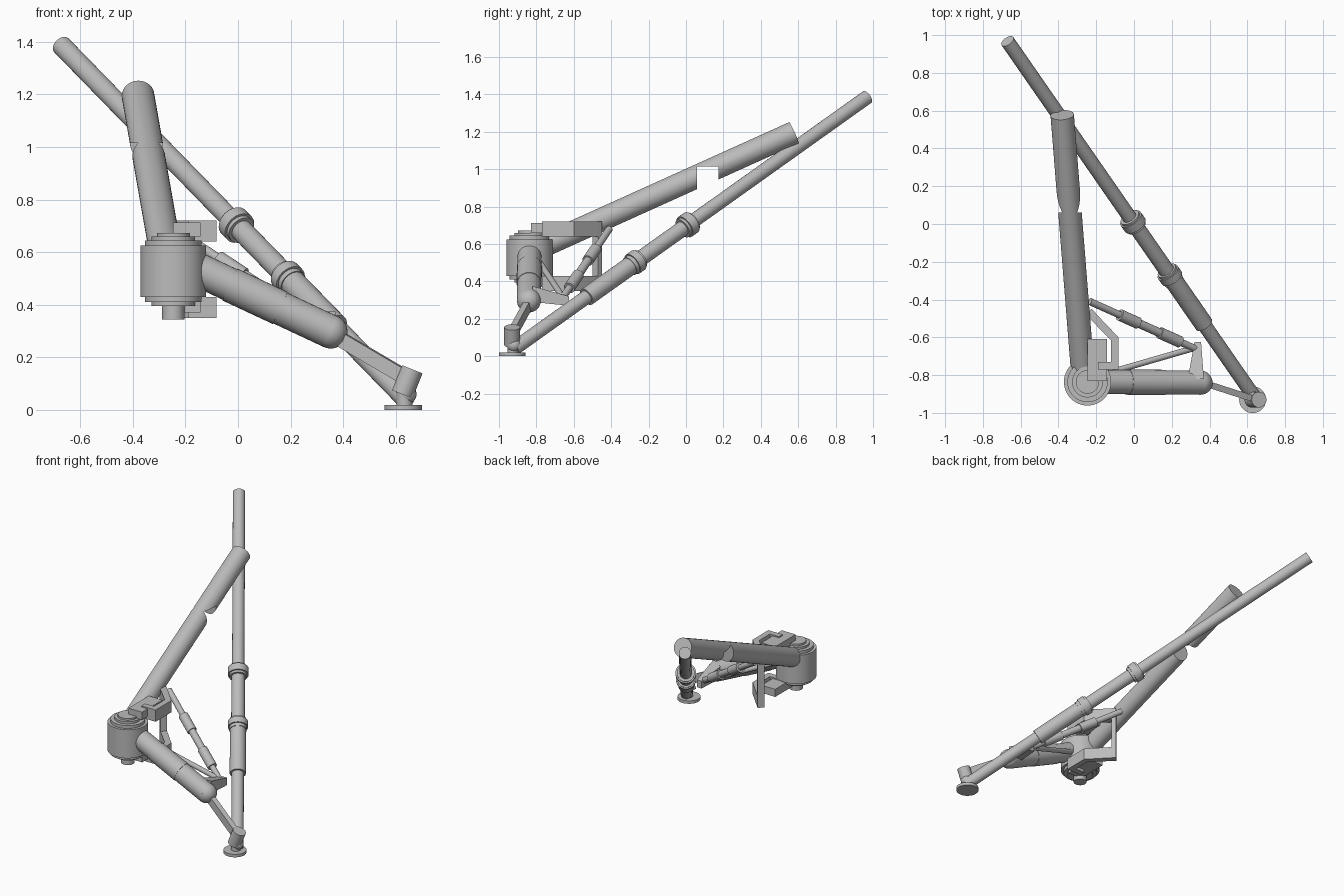
import bpy, bmesh
from mathutils import Vector, Matrix

cube = bpy.data.objects.get("Cube")
if cube:
    bpy.data.objects.remove(cube, do_unlink=True)

grey = bpy.data.materials.new("plain_grey")
grey.use_nodes = True
colour = (0.5, 0.5, 0.5, 1)
grey.diffuse_color = colour
grey.node_tree.nodes["Principled BSDF"].inputs["Base Color"].default_value = colour


def finish(name, bm, smooth=False):
    bmesh.ops.recalc_face_normals(bm, faces=bm.faces)
    mesh = bpy.data.meshes.new(name)
    bm.to_mesh(mesh)
    bm.free()
    mesh.materials.append(grey)
    obj = bpy.data.objects.new(name, mesh)
    bpy.context.collection.objects.link(obj)
    if smooth:
        bpy.ops.object.select_all(action="DESELECT")
        obj.select_set(True)
        bpy.context.view_layer.objects.active = obj
        bpy.ops.object.shade_smooth_by_angle()
    return obj


def tube(name, a, b, radius, sides=32):
    """Solid cylinder between two points."""
    a, b = Vector(a), Vector(b)
    turn = (b - a).to_track_quat("Z", "Y").to_matrix().to_4x4()
    bm = bmesh.new()
    bmesh.ops.create_cone(bm, cap_ends=True, segments=sides, radius1=radius, radius2=radius,
                          depth=(b - a).length, matrix=Matrix.Translation((a + b) / 2) @ turn)
    return finish(name, bm, True)


def ball(name, centre, radius):
    bm = bmesh.new()
    bmesh.ops.create_uvsphere(bm, u_segments=32, v_segments=16, radius=radius,
                              matrix=Matrix.Translation(centre))
    return finish(name, bm, True)


def box(name, low, high):
    low, high = Vector(low), Vector(high)
    bm = bmesh.new()
    bmesh.ops.create_cube(bm, size=1, matrix=Matrix.Translation((low + high) / 2)
                          @ Matrix.Diagonal((*(high - low), 1)))
    return finish(name, bm)


def slab(name, outline, low, high):
    """Flat plan outline raised between two heights."""
    bm = bmesh.new()
    face = bm.faces.new([bm.verts.new((x, y, low)) for x, y in outline])
    top = bmesh.ops.extrude_face_region(bm, geom=[face])["geom"]
    bmesh.ops.translate(bm, vec=(0, 0, high - low),
                        verts=[v for v in top if isinstance(v, bmesh.types.BMVert)])
    return finish(name, bm)


# Stepped swivel drum
cx, cy = -0.246, -0.836
for name, radius, low, high in (("drum_body", 0.125, 0.43, 0.625),
                                ("drum_step", 0.107, 0.41, 0.645),
                                ("drum_cap", 0.082, 0.395, 0.66),
                                ("drum_lid", 0.062, 0.40, 0.672),
                                ("drum_stub", 0.042, 0.345, 0.42)):
    tube(name, (cx, cy, low), (cx, cy, high), radius, 48)

# Upper boom with a square notch
boom = tube("upper_boom", (-0.268, -0.83, 0.56), (-0.38, 0.577, 1.195), 0.062)
cutter = box("notch_cutter", (-0.6, 0.06, 0.7), (0, 0.175, 1.015))
cutter.hide_render = True
notch = boom.modifiers.new("notch", "BOOLEAN")
notch.operation = "DIFFERENCE"
notch.solver = "EXACT"
notch.object = cutter
bpy.ops.object.select_all(action="DESELECT")
boom.select_set(True)
bpy.context.view_layer.objects.active = boom
bpy.ops.object.modifier_apply(modifier=notch.name)
bpy.data.objects.remove(cutter, do_unlink=True)

# Lower arm with a rounded end and a sleeve
arm_a, arm_b = Vector((cx, cy, 0.578)), Vector((0.352, -0.84, 0.298))
tube("lower_arm", arm_a, arm_b, 0.064)
tube("lower_arm_sleeve", arm_a.lerp(arm_b, 0.36), arm_a.lerp(arm_b, 0.68), 0.067)
ball("lower_arm_end", arm_b, 0.064)

# Long pole with collars and sleeves
foot_end, far_end = Vector((0.64, -0.92, 0.04)), Vector((-0.67, 0.968, 1.385))
for name, start, end, radius in (("long_pole", 0, 1, 0.038),
                                 ("pole_sleeve", 0.206, 0.344, 0.05),
                                 ("pole_mid_sleeve", 0.344, 0.49, 0.042),
                                 ("low_collar", 0.336, 0.352, 0.062),
                                 ("low_collar_lip", 0.328, 0.357, 0.054),
                                 ("high_collar", 0.484, 0.502, 0.064),
                                 ("high_collar_lip", 0.478, 0.506, 0.055)):
    tube(name, foot_end.lerp(far_end, start), foot_end.lerp(far_end, end), radius)

# Foot disc, post and knuckle
tube("foot_disc", (0.628, -0.93, 0), (0.628, -0.93, 0.02), 0.071, 48)
tube("foot_post", (0.632, -0.925, 0.015), (0.632, -0.925, 0.09), 0.03)
ball("foot_joint", (0.64, -0.92, 0.06), 0.038)
tube("foot_knuckle", (0.662, -0.93, 0.155), (0.624, -0.93, 0.06), 0.042)

# Flat link from the arm end to the knuckle
a, b = Vector((0.38, -0.845, 0.275)), Vector((0.64, -0.928, 0.122))
turn = (b - a).to_track_quat("X", "Z").to_matrix().to_4x4()
bm = bmesh.new()
bmesh.ops.create_cube(bm, size=1, matrix=Matrix.Translation((a + b) / 2) @ turn
                      @ Matrix.Diagonal(((b - a).length, 0.034, 0.055, 1)))
finish("foot_link", bm)

# Matching upper and lower brackets, joined by an upright
hook = [(-0.19, -0.77), (-0.082, -0.77), (-0.082, -0.60), (-0.225, -0.45),
        (-0.255, -0.48), (-0.122, -0.615), (-0.122, -0.73), (-0.19, -0.73)]
for name, low, high in (("upper", 0.64, 0.72), ("lower", 0.35, 0.43)):
    slab(name + "_bracket", hook, low, high)
    box(name + "_bracket_block", (cx, -0.83, low + 0.02), (-0.142, -0.61, high - 0.008))
slab("bracket_upright", [(-0.225, -0.45), (-0.255, -0.48), (-0.235, -0.50), (-0.205, -0.47)],
     0.35, 0.72)

# Ram with two sleeves, and the thin stay rod beside it
ram_a, ram_b = Vector((-0.235, -0.41, 0.68)), Vector((0.335, -0.665, 0.305))
for name, start, end, radius in (("ram_rod", 0, 1, 0.019),
                                 ("ram_upper_sleeve", 0.28, 0.45, 0.031),
                                 ("ram_lower_sleeve", 0.65, 0.84, 0.031),
                                 ("ram_middle", 0.45, 0.65, 0.023)):
    tube(name, ram_a.lerp(ram_b, start), ram_a.lerp(ram_b, end), radius, 24)
tube("stay_rod", (-0.16, -0.795, 0.52), (0.335, -0.652, 0.305), 0.016, 24)

# Tapered lug on the lower arm, sloping down towards the ram
lug = slab("arm_lug", [(0.285, -0.82), (0.37, -0.82), (0.355, -0.625), (0.32, -0.625)], 0.29, 0.375)
for v in lug.data.vertices:
    if v.co.y > -0.7:
        v.co.z -= 0.055 if v.co.z > 0.33 else 0.02
